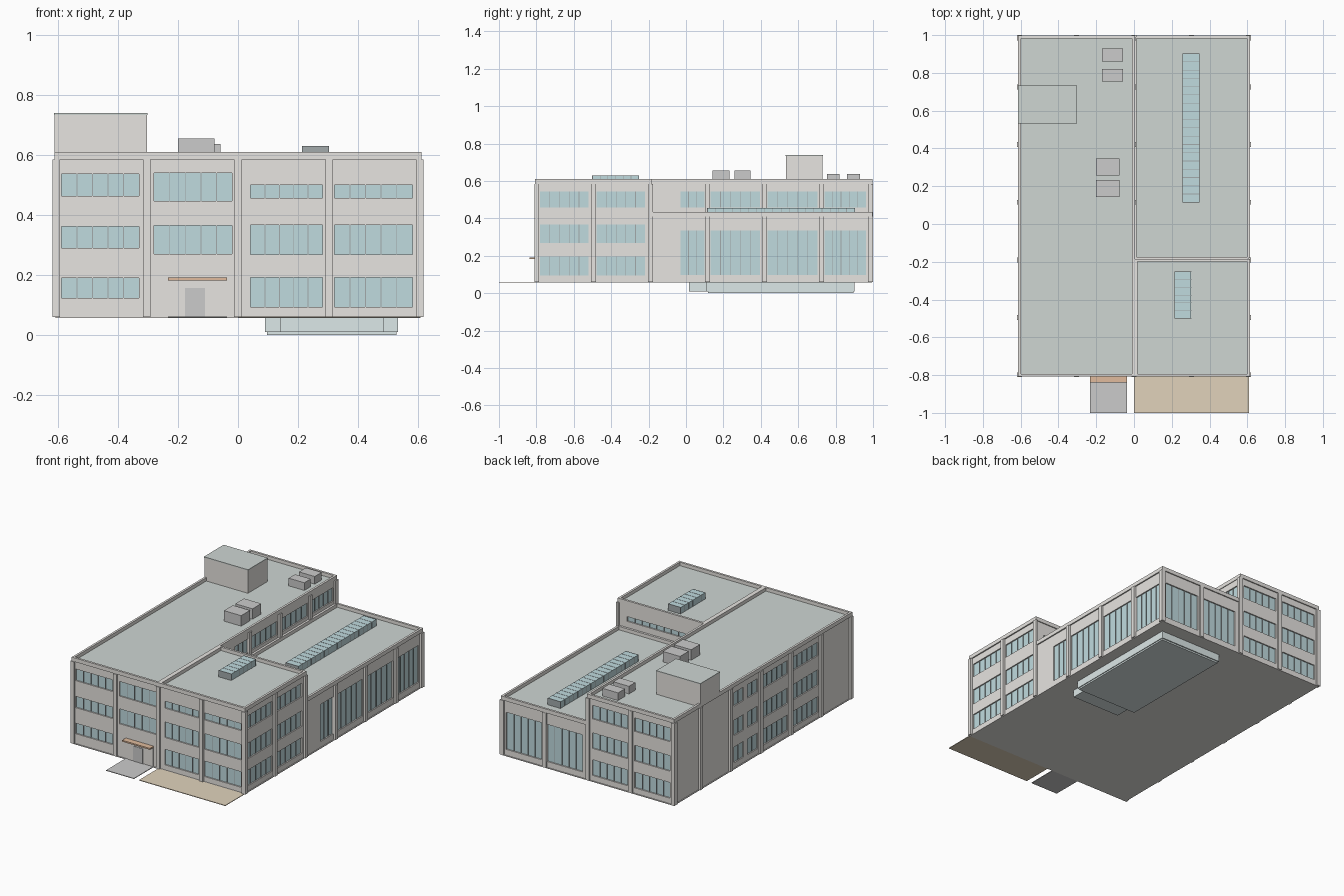
import bpy, bmesh
from mathutils import Matrix, Vector

if "Cube" in bpy.data.objects:
    bpy.data.objects.remove(bpy.data.objects["Cube"])

BASE, HIGH, LOW = 0.06, 0.587, 0.412      # ground floor and two roof levels
X, Y0, YM, Y1 = 0.605, -0.8, -0.19, 0.99  # wall planes
COLOURS = {
    "wall": (0.80, 0.78, 0.75, 1), "roof": (0.62, 0.67, 0.65, 1),
    "glass": (0.53, 0.71, 0.74, 1), "frame": (0.36, 0.40, 0.41, 1),
    "tan": (0.75, 0.65, 0.50, 1), "orange": (0.75, 0.50, 0.34, 1),
    "unit": (0.62, 0.65, 0.64, 1), "pool": (0.72, 0.81, 0.81, 1),
    "paving": (0.74, 0.74, 0.72, 1),
}
mats = {}
for key, col in COLOURS.items():
    mats[key] = bpy.data.materials.new(key)
    mats[key].diffuse_color = col
parts = {}


def box(part, x0, x1, y0, y1, z0, z1):
    """Add a box to the mesh of a named part."""
    bm = parts.setdefault(part, bmesh.new())
    size = Matrix.Diagonal((abs(x1 - x0), abs(y1 - y0), abs(z1 - z0), 1))
    mid = Vector(((x0 + x1) / 2, (y0 + y1) / 2, (z0 + z1) / 2))
    bmesh.ops.create_cube(bm, size=1, matrix=Matrix.Translation(mid) @ size)


def on_face(part, face, a0, a1, z0, z1, d0, d1):
    """Box on a wall face (axis, plane, outward sign), depths d0..d1 outward."""
    axis, plane, s = face
    n0, n1 = plane + s * d0, plane + s * d1
    if axis == "x":
        box(part, n0, n1, a0, a1, z0, z1)
    else:
        box(part, a0, a1, n0, n1, z0, z1)


def window(face, a0, a1, z0, z1, panes=5):
    """Recessed glazing with upright bars."""
    on_face("window_cutter", face, a0, a1, z0, z1, -0.012, 0.02)
    on_face("window_glass", face, a0, a1, z0, z1, -0.016, -0.008)
    for i in range(1, panes):
        a = a0 + (a1 - a0) * i / panes
        on_face("window_bars", face, a - 0.0015, a + 0.0015, z0, z1, -0.010, -0.004)


def parapet(x0, x1, y0, y1, z0, z1, t=0.014):
    box("parapets", x0, x1, y0, y0 + t, z0, z1)
    box("parapets", x0, x1, y1 - t, y1, z0, z1)
    box("parapets", x0, x0 + t, y0 + t, y1 - t, z0, z1)
    box("parapets", x1 - t, x1, y0 + t, y1 - t, z0, z1)


def finish(part, mat):
    me = bpy.data.meshes.new(part)
    parts[part].to_mesh(me)
    ob = bpy.data.objects.new(part, me)
    bpy.context.collection.objects.link(ob)
    if mat:
        me.materials.append(mats[mat])
    return ob


front, back = ("y", Y0, -1), ("y", Y1, 1)
right, left = ("x", X, 1), ("x", -X, -1)
upper, inner = ("x", 0, 1), ("y", YM, 1)   # walls above the low hall roof

# Tall L-shaped block: extruded footprint
bm = parts["tall_block"] = bmesh.new()
plan = [(-X, Y0), (X, Y0), (X, YM), (0, YM), (0, Y1), (-X, Y1)]
f = bm.faces.new([bm.verts.new((x, y, BASE)) for x, y in plan])
ext = bmesh.ops.extrude_face_region(bm, geom=[f])
bmesh.ops.translate(bm, vec=(0, 0, HIGH - BASE),
                    verts=[v for v in ext["geom"] if isinstance(v, bmesh.types.BMVert)])
bmesh.ops.recalc_face_normals(bm, faces=bm.faces)

# Low pool hall and ground slab
box("low_hall", 0, X, YM, Y1, BASE, LOW)
box("ground_slab", -0.61, 0.61, -0.805, 0.995, 0.056, 0.0605)

# Roof decks and parapets
box("roof_decks", -X, 0, Y0, Y1, HIGH - 0.002, HIGH + 0.001)
box("roof_decks", 0, X, Y0, YM, HIGH - 0.002, HIGH + 0.001)
box("roof_decks", 0, X, YM, Y1, LOW - 0.002, LOW + 0.001)
parapet(-0.613, 0.004, -0.807, 0.997, HIGH - 0.002, 0.61)
parapet(0.004, 0.613, -0.807, YM + 0.006, HIGH - 0.002, 0.61)
parapet(0.0, 0.613, YM, 0.997, LOW - 0.002, 0.435)

# Pilasters
P = 0.013
side_y = [-0.798, -0.495, -0.19, 0.115, 0.42, 0.725, 0.985]
for x in (-0.607, -0.305, 0, 0.305, 0.607):
    on_face("pilasters", front, x - P, x + P, BASE, 0.585, 0, 0.011)
    on_face("pilasters", back, x - P, x + P, BASE, 0.585 if x < 0.1 else 0.41, 0, 0.01)
for i, y in enumerate(side_y):
    on_face("pilasters", left, y - P, y + P, BASE, 0.585, 0, 0.014)
    on_face("pilasters", right, y - P, y + P, BASE, 0.585 if i < 3 else 0.41, 0, 0.014)
    if i > 2:
        on_face("pilasters", upper, y - P, y + P, LOW, 0.585, 0, 0.011)

# Front windows
for z0, z1 in ((0.123, 0.19), (0.29, 0.362), (0.463, 0.537)):
    window(front, -0.59, -0.33, z0, z1)
for z0, z1 in ((0.27, 0.365), (0.447, 0.54)):
    window(front, -0.28, -0.02, z0, z1)
for z0, z1 in ((0.093, 0.192), (0.268, 0.367), (0.456, 0.5)):
    window(front, 0.042, 0.282, z0, z1)
    window(front, 0.322, 0.582, z0, z1)

# Three-storey windows on right, back and left
for z0, z1 in ((0.095, 0.195), (0.268, 0.367), (0.457, 0.543)):
    window(right, -0.78, -0.52, z0, z1)
    window(right, -0.478, -0.218, z0, z1)
    window(back, -0.58, -0.33, z0, z1)
    window(back, -0.28, -0.03, z0, z1)
    window(left, -0.47, -0.215, z0, z1)
    window(left, -0.165, 0.09, z0, z1)
    window(left, 0.14, 0.24, z0, z1, 2)
    window(left, 0.28, 0.38, z0, z1, 2)

# Hall glazing and the clerestory above it
for y0, y1, n in ((-0.03, 0.1, 3), (0.132, 0.395, 5), (0.435, 0.702, 5), (0.74, 0.962, 5)):
    window(right, y0, y1, 0.098, 0.335, n)
    window(upper, y0, y1, 0.457, 0.543, n)
for x0 in (0.04, 0.33):
    window(back, x0, x0 + 0.25, 0.098, 0.335)
window(inner, 0.14, 0.55, 0.475, 0.505, 8)

# Entrance: surround, door, canopy
on_face("door_surround", front, -0.217, -0.038, BASE, 0.183, 0, 0.004)
on_face("door", front, -0.177, -0.11, BASE, 0.157, 0, 0.007)
box("entrance_canopy", -0.234, -0.037, -0.838, -0.8, 0.182, 0.191)

# Forecourt strips
box("entrance_path", -0.234, -0.037, -1, -0.805, 0.057, 0.061)
box("front_terrace", 0.0, 0.61, -1, -0.805, 0.057, 0.061)

# Lift penthouse with cap
box("penthouse", -0.613, -0.304, 0.535, 0.731, HIGH, 0.734)
box("penthouse_cap", -0.615, -0.302, 0.533, 0.733, 0.734, 0.74)

# Rooftop air units
for y0, y1 in ((0.143, 0.233), (0.258, 0.346)):
    box("roof_units", -0.2, -0.078, y0, y1, HIGH, 0.655)
for y0, y1 in ((0.755, 0.82), (0.86, 0.93)):
    box("roof_units", -0.17, -0.059, y0, y1, HIGH, 0.637)

# Skylights with cross bars
for x0, x1, y0, y1, z0, z1, n in ((0.215, 0.303, -0.5, -0.253, HIGH, 0.629, 6),
                                  (0.257, 0.347, 0.115, 0.902, LOW, 0.455, 18)):
    box("skylights", x0, x1, y0, y1, z0, z1)
    for i in range(n + 1):
        y = y0 + (y1 - y0) * i / n
        box("skylight_bars", x0 - 0.001, x1 + 0.001, y - 0.0015, y + 0.0015, z0, z1 + 0.001)

# Pool basin hanging below the hall, with stair bay
box("pool_basin", 0.09, 0.535, 0.11, 0.902, 0.01, BASE)
box("pool_basin", 0.14, 0.485, 0.015, 0.11, 0.01, BASE)
box("pool_floor", 0.097, 0.53, 0.117, 0.895, 0.0, 0.01)

# Make objects and cut the window recesses
cutter = finish("window_cutter", None)
cutter.hide_render = True
cutter.hide_viewport = True
cutter.display_type = "WIRE"
for part, mat in {
    "tall_block": "wall", "low_hall": "wall", "ground_slab": "wall", "parapets": "wall",
    "pilasters": "wall", "roof_decks": "roof", "window_glass": "glass",
    "window_bars": "frame", "door_surround": "wall", "door": "paving",
    "entrance_canopy": "orange", "entrance_path": "paving", "front_terrace": "tan",
    "penthouse": "wall", "penthouse_cap": "roof", "roof_units": "unit",
    "skylights": "glass", "skylight_bars": "frame", "pool_basin": "pool",
    "pool_floor": "pool",
}.items():
    ob = finish(part, mat)
    if part in ("tall_block", "low_hall"):
        mod = ob.modifiers.new("window_recesses", "BOOLEAN")
        mod.operation, mod.solver, mod.object = "DIFFERENCE", "EXACT", cutter

for m in bpy.data.materials:
    if m.users and not m.is_grease_pencil:
        m.use_nodes = True
        m.node_tree.nodes["Principled BSDF"].inputs["Base Color"].default_value = m.diffuse_color
